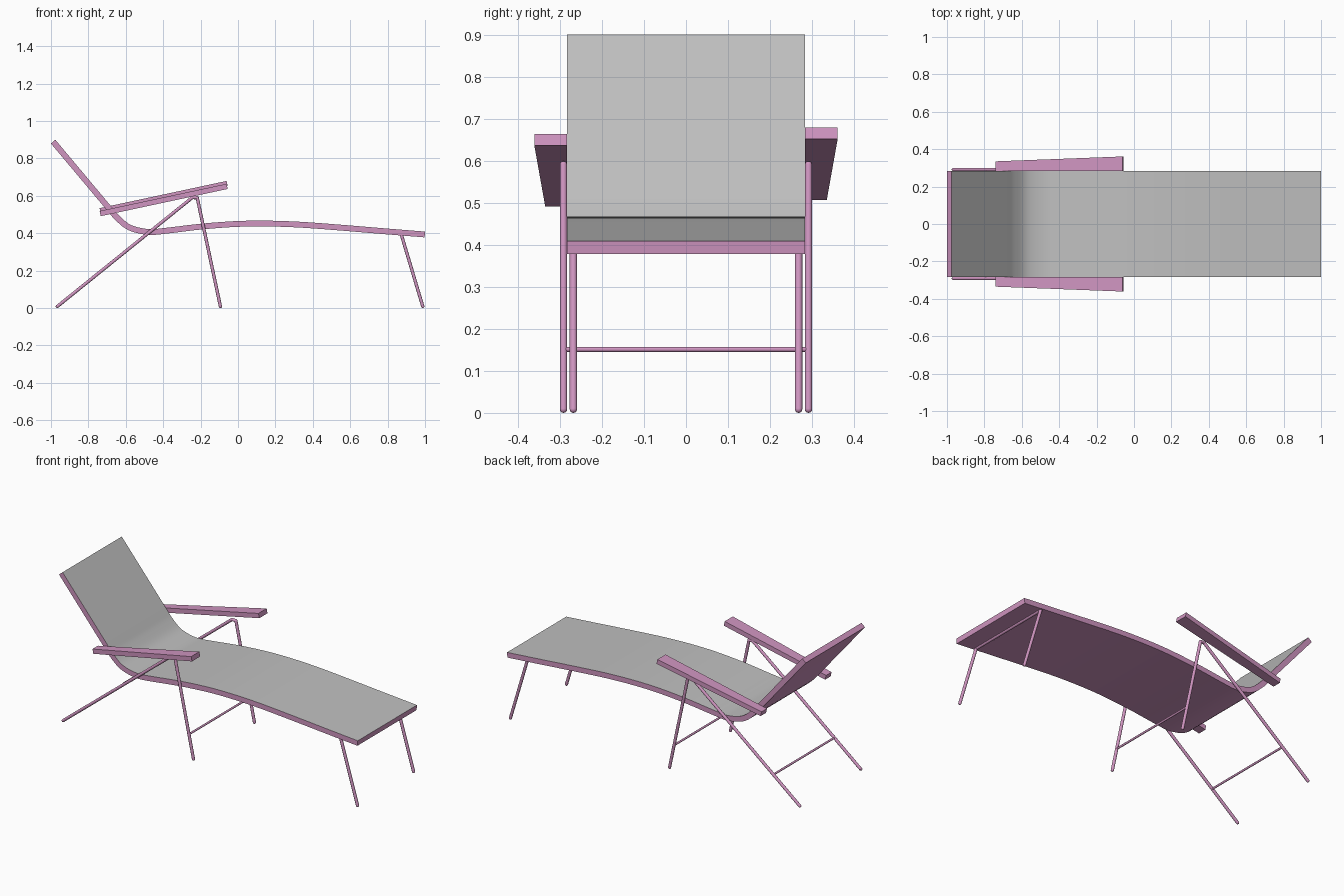
import bpy, bmesh, math
from mathutils import Vector, Matrix

if "Cube" in bpy.data.objects:
    bpy.data.objects.remove(bpy.data.objects["Cube"])


def material(name, rgb):
    m = bpy.data.materials.new(name)
    m.diffuse_color = (*rgb, 1)
    m.use_nodes = True
    m.node_tree.nodes["Principled BSDF"].inputs["Base Color"].default_value = m.diffuse_color
    return m


FRAME = material("mauve frame", (0.63, 0.30, 0.53))
FABRIC = material("grey fabric", (0.53, 0.53, 0.53))


def add_object(name, bm, *mats):
    bmesh.ops.recalc_face_normals(bm, faces=bm.faces)
    me = bpy.data.meshes.new(name)
    bm.to_mesh(me)
    bm.free()
    for m in mats:
        me.materials.append(m)
    ob = bpy.data.objects.new(name, me)
    bpy.context.collection.objects.link(ob)
    bpy.ops.object.select_all(action='DESELECT')
    ob.select_set(True)
    bpy.context.view_layer.objects.active = ob
    bpy.ops.object.shade_smooth_by_angle(angle=math.radians(30))
    return ob


def tube(name, path, r):
    """Round bar along a path, with ball joints and ball ends."""
    bm = bmesh.new()
    pts = [Vector(p) for p in path]
    for p in pts:
        bmesh.ops.create_uvsphere(bm, u_segments=16, v_segments=8, radius=r,
                                  matrix=Matrix.Translation(p))
    for a, b in zip(pts, pts[1:]):
        rot = (b - a).to_track_quat('Z', 'Y').to_matrix().to_4x4()
        bmesh.ops.create_cone(bm, cap_ends=True, segments=16, radius1=r, radius2=r,
                              depth=(b - a).length,
                              matrix=Matrix.Translation((a + b) / 2) @ rot)
    return add_object(name, bm, FRAME)


def spline(pts, n):
    """Smooth curve through 2D points (Catmull-Rom)."""
    p = [Vector(q) for q in pts]
    p = [2 * p[0] - p[1]] + p + [2 * p[-1] - p[-2]]
    out = []
    for a, b, c, d in zip(p, p[1:], p[2:], p[3:]):
        for i in range(n):
            t = i / n
            out.append(0.5 * (2 * b + (c - a) * t + (2 * a - 5 * b + 4 * c - d) * t * t
                              + (3 * b - a - 3 * c + d) * t ** 3))
    return out + [p[-2]]


# Lounger bed: curved slab, fabric on the upper face
HALF_W, HALF_T = 0.283, 0.0155
line = spline([(-0.9885, 0.89), (-0.84, 0.713), (-0.70, 0.546), (-0.645, 0.482),
               (-0.578, 0.430), (-0.48, 0.407), (-0.38, 0.414), (-0.203, 0.435),
               (-0.02, 0.449), (0.144, 0.452), (0.33, 0.446), (0.55, 0.430),
               (0.78, 0.411), (0.999, 0.3935)], 5)
bm = bmesh.new()
rings = []
for i, p in enumerate(line):
    t = (line[min(i + 1, len(line) - 1)] - line[max(i - 1, 0)]).normalized()
    nrm = Vector((-t.y, t.x)) * HALF_T
    up, low = p + nrm, p - nrm
    rings.append([bm.verts.new((q.x, y, q.y)) for q, y in
                  ((up, -HALF_W), (up, HALF_W), (low, HALF_W), (low, -HALF_W))])
for a, b in zip(rings, rings[1:]):
    for k in range(4):
        j = (k + 1) % 4
        f = bm.faces.new((a[k], a[j], b[j], b[k]))
        f.material_index = 1 if k == 0 else 0
bm.faces.new(rings[0])
bm.faces.new(rings[-1])
add_object("lounger_bed", bm, FRAME, FABRIC)

# Armrests: tapered sloping boards, the two sides at slightly different heights
for side, name, lift in ((-1, "right_armrest", 0.0), (1, "left_armrest", 0.0155)):
    back, front = Vector((-0.737, 0, 0.505 + lift)), Vector((-0.058, 0, 0.6505 + lift))
    d = (front - back).normalized()
    up = Vector((-d.z, 0, d.x)) * 0.014
    bm = bmesh.new()
    ends = []
    for c, outer in ((back, 0.335), (front, 0.361)):
        ends.append([bm.verts.new(c + up * s + Vector((0, side * y, 0)))
                     for s, y in ((1, HALF_W), (1, outer), (-1, outer), (-1, HALF_W))])
    for k in range(4):
        j = (k + 1) % 4
        bm.faces.new((ends[0][k], ends[0][j], ends[1][j], ends[1][k]))
    bm.faces.new(ends[0])
    bm.faces.new(ends[1])
    add_object(name, bm, FRAME)

# Side leg frames
R = 0.0088
for side, name in ((-1, "right_leg_frame"), (1, "left_leg_frame")):
    y = side * 0.2915
    tube(name, [(-0.966, y, R), (-0.244, y, 0.591), (-0.218, y, 0.590), (-0.094, y, R)], R)

# Cross bars between the side frames
for name, x in (("rear_cross_bar", -0.789), ("middle_cross_bar", -0.124)):
    tube(name, [(x, -0.288, 0.151), (x, 0.288, 0.151)], 0.006)

# Front leg hoop: two legs joined under the bed
tube("front_legs", [(0.988, -0.268, R), (0.875, -0.268, 0.387),
                    (0.875, 0.268, 0.387), (0.988, 0.268, R)], R)
